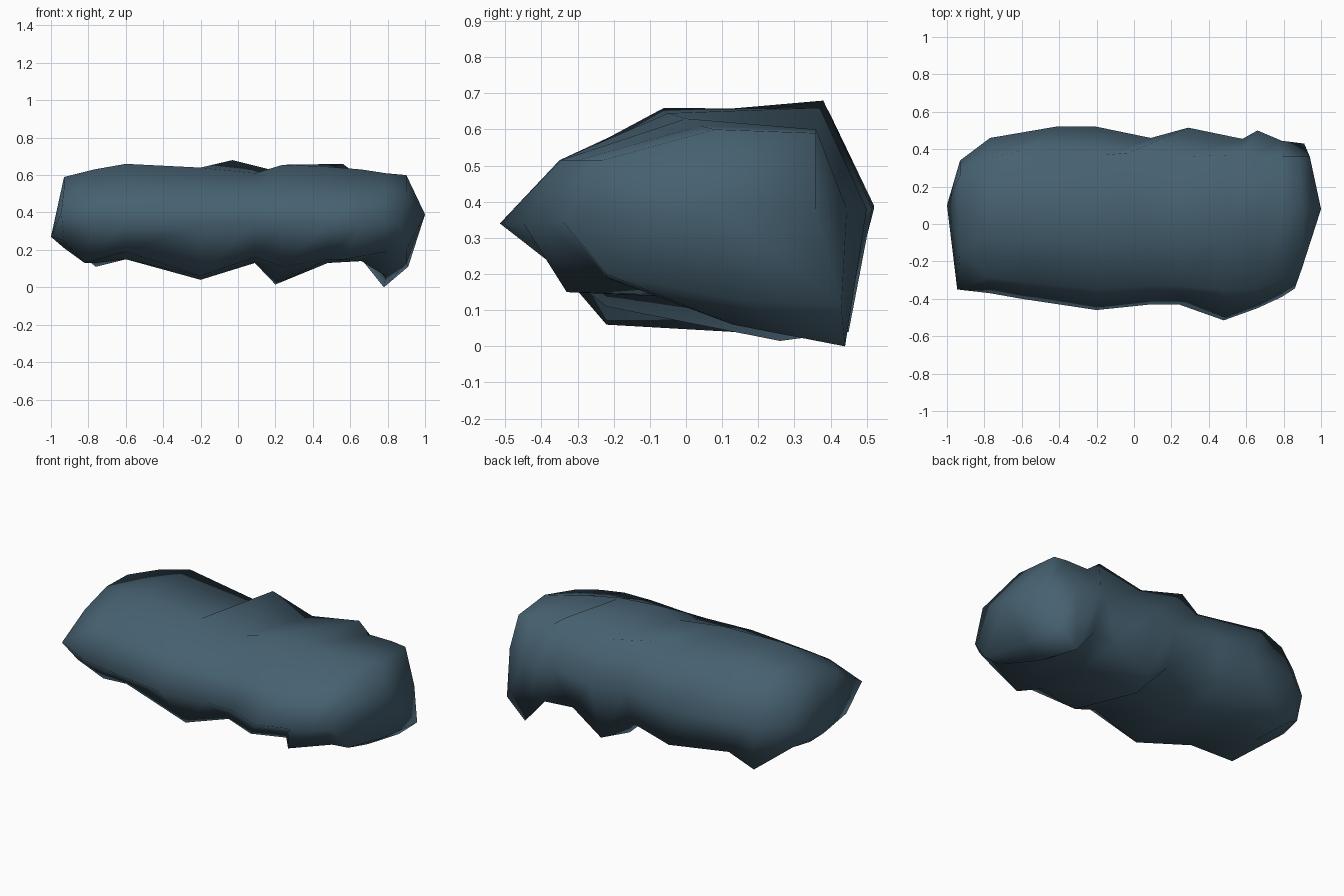
import bpy, bmesh

if "Cube" in bpy.data.objects:
    bpy.data.objects.remove(bpy.data.objects["Cube"])

# Slate colour
slate = bpy.data.materials.new("slate blue grey")
slate.diffuse_color = (0.062, 0.12, 0.165, 1)
slate.use_nodes = True
slate.node_tree.nodes["Principled BSDF"].inputs["Base Color"].default_value = slate.diffuse_color

FRONT, FRONT_TOP, TOP, BACK_TOP, BACK, BACK_LOW, LOW, FRONT_LOW = range(8)


# One eight-sided section: wedge-shaped front, tall steep back
def section(x, front, top_y, top, back, back_low, low, front_low):
    return [
        (x, front, 0.34),
        (x, max(front * 0.77, -0.35), 0.515),
        (x, top_y, top),
        (x, back * 0.77, top - 0.005),
        (x, back, 0.38),
        (x, back * 0.87, back_low),
        (x, 0.13, low),
        (x, -0.22, front_low),
    ]


# Measurements of each section along the length
sizes = [
    (-.93, -.345, .06, .59, .34, .24, .21, .25),
    (-.77, -.37, -.02, .63, .46, .11, .13, .17),
    (-.60, -.40, -.06, .66, .51, .18, .15, .19),
    (-.20, -.46, -.08, .64, .52, .12, .04, .06),
    (.09, -.43, -.06, .61, .46, .16, .13, .16),
    (.24, -.43, -.07, .655, .51, .04, .02, .11),
    (.48, -.515, -.05, .645, .47, .15, .13, .15),
    (.66, -.45, .0, .63, .50, .15, .14, .16),
    (.79, -.39, .04, .61, .445, .0, .06, .19),
    (.90, -.30, .08, .60, .43, .11, .13, .20),
]

bm = bmesh.new()
loops = [[bm.verts.new(p) for p in section(*s)] for s in sizes]
n = len(loops[0])


# Chipped corners break the regular sections
def chip(ring, corner, x, y, z):
    loops[ring][corner].co = (x, y, z)


chip(0, FRONT, -.945, -.35, .40)
chip(0, FRONT_TOP, -.93, -.15, .53)
chip(1, BACK_LOW, -.76, .43, .11)
chip(1, FRONT_LOW, -.82, -.13, .13)
chip(2, BACK, -.42, .52, .39)
chip(3, BACK_TOP, -.15, .37, .60)
chip(4, BACK_TOP, -.03, .38, .68)
chip(5, BACK_TOP, .25, .36, .61)
chip(5, BACK, .29, .515, .38)
chip(5, BACK_LOW, .26, .45, .04)
chip(5, LOW, .20, .26, .015)
chip(6, BACK_TOP, .56, .37, .66)
chip(6, BACK, .58, .455, .38)
chip(7, BACK_TOP, .64, .36, .60)
chip(7, FRONT_LOW, .57, -.33, .15)
chip(8, BACK_TOP, .79, .36, .60)
chip(8, BACK_LOW, .78, .44, .0)
chip(9, FRONT, .86, -.345, .35)
chip(9, BACK_TOP, .88, .36, .59)
chip(9, BACK, .94, .36, .37)
chip(9, BACK_LOW, .91, .43, .11)

# Long faces between sections
for a, b in zip(loops, loops[1:]):
    for i in range(n):
        j = (i + 1) % n
        bm.faces.new((a[i], a[j], b[j], b[i]))

# Blunt pointed ends
for loop, tip in ((loops[0], (-1, .1, .27)), (loops[-1], (1, .08, .39))):
    t = bm.verts.new(tip)
    for i in range(n):
        bm.faces.new((loop[i], loop[(i + 1) % n], t))

bmesh.ops.recalc_face_normals(bm, faces=bm.faces)
for f in bm.faces:
    f.smooth = True
mesh = bpy.data.meshes.new("rock")
bm.to_mesh(mesh)
bm.free()
mesh.materials.append(slate)
rock = bpy.data.objects.new("rock", mesh)
bpy.context.collection.objects.link(rock)
